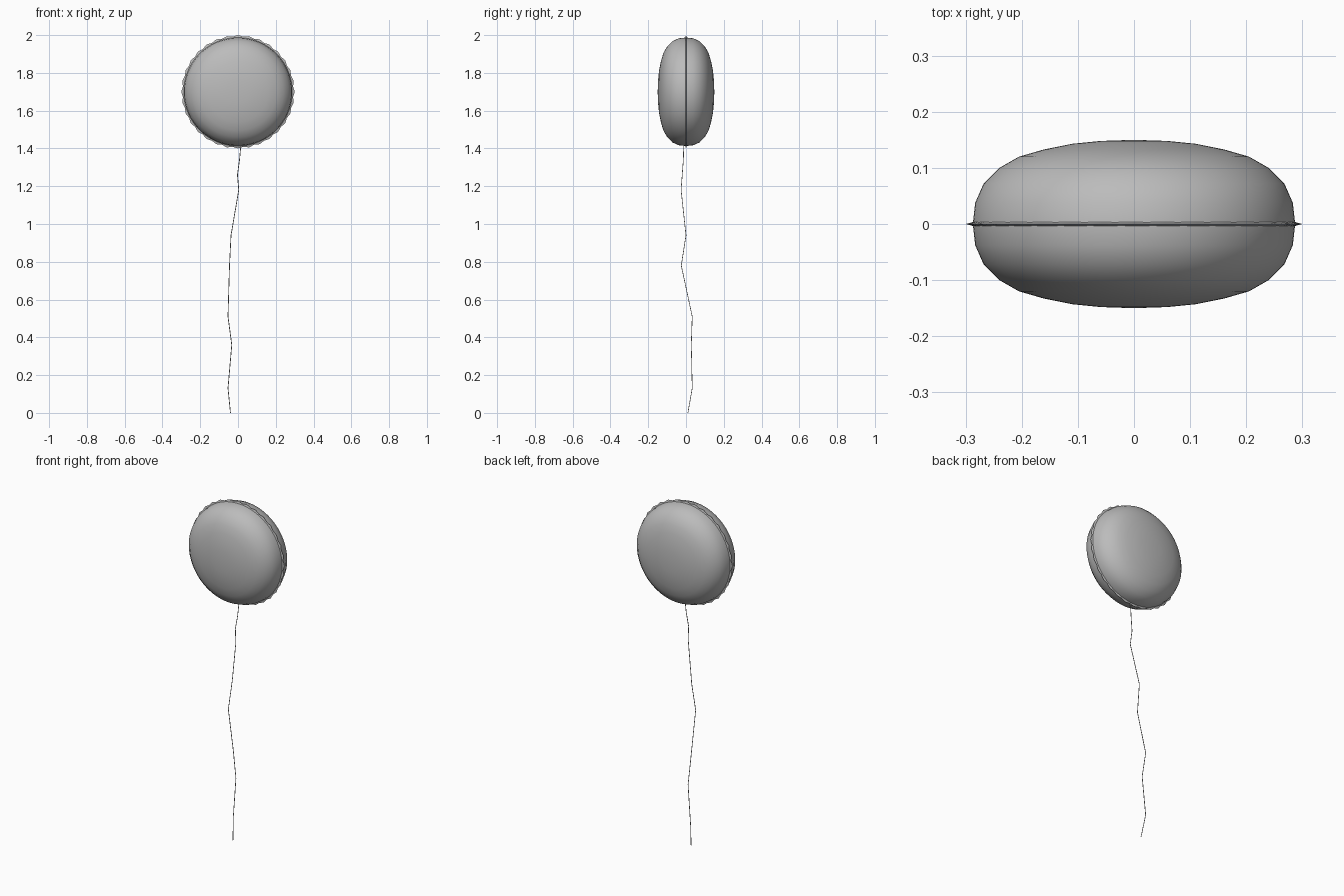
import bpy, bmesh, math

cube = bpy.data.objects.get("Cube")
if cube:
    bpy.data.objects.remove(cube)


def material(name, rgb):
    mat = bpy.data.materials.new(name)
    mat.use_nodes = True
    mat.diffuse_color = (*rgb, 1)
    mat.node_tree.nodes["Principled BSDF"].inputs["Base Color"].default_value = (*rgb, 1)
    return mat


foil = material("grey foil", (0.5, 0.5, 0.5))
CENTRE = 1.70
SEGMENTS = 128
SCALLOPS = 32


def add_object(name, bm, smooth_angle):
    mesh = bpy.data.meshes.new(name)
    bmesh.ops.recalc_face_normals(bm, faces=bm.faces)
    bm.to_mesh(mesh)
    bm.free()
    mesh.materials.append(foil)
    obj = bpy.data.objects.new(name, mesh)
    bpy.context.collection.objects.link(obj)
    bpy.ops.object.select_all(action='DESELECT')
    obj.select_set(True)
    bpy.context.view_layer.objects.active = obj
    bpy.ops.object.shade_smooth_by_angle(angle=math.radians(smooth_angle))
    return obj


def bridge(bm, a, b):
    for i in range(len(a)):
        j = (i + 1) % len(a)
        bm.faces.new((a[i], a[j], b[j], b[i]))


def ring(bm, radius, y, wave=0.0):
    verts = []
    for i in range(SEGMENTS):
        t = 2 * math.pi * i / SEGMENTS
        r = radius + wave * math.cos(SCALLOPS * t)
        verts.append(bm.verts.new((r * math.cos(t), y, CENTRE + r * math.sin(t))))
    return verts


# Inflated body: half profile (radius, depth) mirrored front to back
half = [(0.06, 0.148), (0.11, 0.143), (0.16, 0.133), (0.205, 0.12), (0.24, 0.1),
        (0.268, 0.072), (0.283, 0.038), (0.287, 0.003)]
profile = [(r, -y) for r, y in half] + half[::-1]
bm = bmesh.new()
rings = [ring(bm, r, y) for r, y in profile]
for a, b in zip(rings, rings[1:]):
    bridge(bm, a, b)
for loop, y in ((rings[0], -0.15), (rings[-1], 0.15)):
    tip = bm.verts.new((0, y, CENTRE))
    for i in range(SEGMENTS):
        bm.faces.new((loop[i], loop[(i + 1) % SEGMENTS], tip))
add_object("balloon_body", bm, 50)

# Thin scalloped seam around the rim
bm = bmesh.new()
front = ring(bm, 0.285, -0.004)
edge = ring(bm, 0.2965, 0, 0.0035)
back = ring(bm, 0.285, 0.004)
bridge(bm, front, edge)
bridge(bm, edge, back)
bridge(bm, back, front)
add_object("seam_rim", bm, 50)

# Kinked string hanging from the rim to the floor
path = [(0.015, -0.012, 1.415), (0.008, -0.014, 1.34), (-0.003, -0.02, 1.26),
        (0.004, -0.026, 1.18), (-0.037, 0, 0.94), (-0.045, -0.025, 0.78),
        (-0.053, 0.033, 0.51), (-0.033, 0.028, 0.36), (-0.053, 0.033, 0.13),
        (-0.04, 0.01, 0)]
bm = bmesh.new()
rings = []
for x, y, z in path:
    rings.append([bm.verts.new((x + 0.002 * math.cos(k * math.pi / 3),
                                y + 0.002 * math.sin(k * math.pi / 3), z)) for k in range(6)])
for a, b in zip(rings, rings[1:]):
    bridge(bm, a, b)
bm.faces.new(rings[0])
bm.faces.new(rings[-1])
add_object("string", bm, 40)
